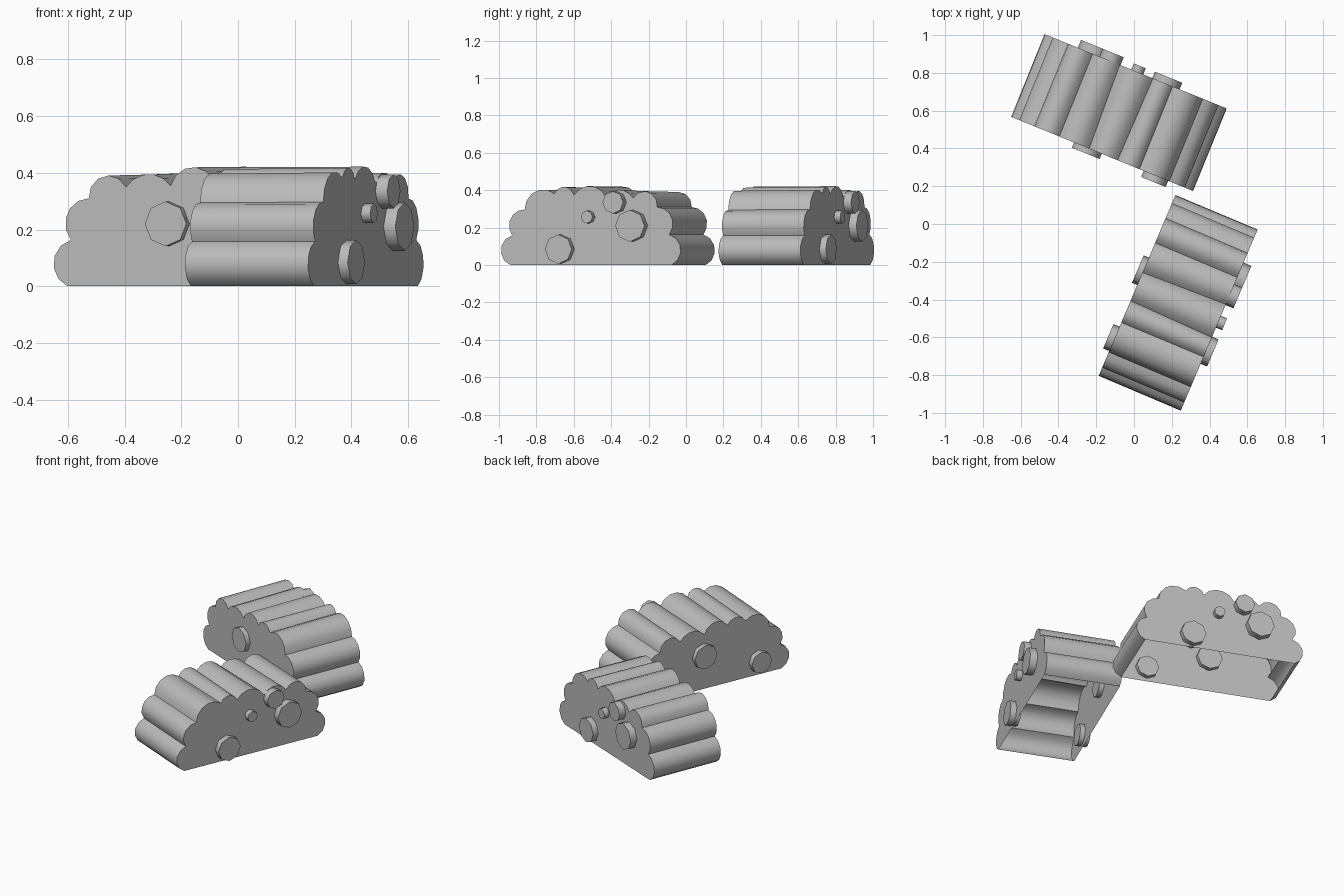
import bpy, bmesh
from math import radians, atan, sin, cos, pi
from mathutils import Vector, Matrix

if "Cube" in bpy.data.objects:
    bpy.data.objects.remove(bpy.data.objects["Cube"])

bark = bpy.data.materials.new("log_grey")
bark.diffuse_color = (0.5, 0.5, 0.5, 1)
bark.use_nodes = True
bark.node_tree.nodes["Principled BSDF"].inputs["Base Color"].default_value = bark.diffuse_color

HALF = 0.236   # half the log length
SEG = 5        # flat strips on each log

# Valleys between neighbouring logs (along the pile, height) on both ends
FRONT = [(-.466, 0), (-.453, .163), (-.385, .31), (-.243, .35), (-.073, .355),
         (.09, .375), (.215, .375), (.385, .295), (.458, .158), (.468, 0)]
BACK = [(-.468, 0), (-.455, .163), (-.385, .31), (-.245, .358), (-.09, .36),
        (.1, .375), (.212, .382), (.385, .297), (.458, .158), (.468, 0)]
BULGE = [.06, .052, .06, .043, .055, .04, .06, .05, .06]   # how far each log bulges

# Cut branch stubs: along, height, radius, side (+1 back, -1 front), reach
STUBS = [(-.08, .22, .079, -1, .03), (.309, .09, .07, -1, .035),
         (-.245, .21, .085, 1, .045), (-.146, .335, .06, 1, .045),
         (.01, .257, .034, 1, .035), (.174, .085, .078, 1, .037)]


def scalloped(valleys):
    """Outline made of one arc per log."""
    pts = [Vector(valleys[0])]
    for a, b, h in zip(valleys, valleys[1:], BULGE):
        a, b = Vector(a), Vector(b)
        c = (b - a).length
        half = 2 * atan(2 * h / c)
        r = c / (2 * sin(half))
        t = (b - a) / c
        n = Vector((-t.y, t.x))
        mid = (a + b) / 2 - n * r * cos(half)
        for i in range(1, SEG + 1):
            ang = -half + 2 * half * i / SEG
            p = mid + t * r * sin(ang) + n * r * cos(ang)
            pts.append(Vector((p.x, max(p.y, 0))))
    return pts


def make_object(name, bm, matrix):
    bmesh.ops.recalc_face_normals(bm, faces=bm.faces)
    me = bpy.data.meshes.new(name)
    bm.to_mesh(me)
    bm.free()
    me.materials.append(bark)
    ob = bpy.data.objects.new(name, me)
    ob.matrix_world = matrix
    bpy.context.collection.objects.link(ob)
    bpy.ops.object.select_all(action='DESELECT')
    ob.select_set(True)
    bpy.context.view_layer.objects.active = ob
    bpy.ops.object.shade_smooth_by_angle(angle=radians(48))


def log_pile(prefix, x, y, angle):
    place = Matrix.Translation((x, y, 0)) @ Matrix.Rotation(radians(angle), 4, 'Z')
    # Stacked logs: open-bottomed shell with flat ends
    bm = bmesh.new()
    f = [bm.verts.new((p.x, -HALF, p.y)) for p in scalloped(FRONT)]
    b = [bm.verts.new((p.x, HALF, p.y)) for p in scalloped(BACK)]
    for i in range(len(f) - 1):
        bm.faces.new((f[i], f[i + 1], b[i + 1], b[i]))
    bm.faces.new(f)
    bm.faces.new(b[::-1])
    make_object(prefix + "_logs", bm, place)
    # Stubs poking through the two ends
    bm = bmesh.new()
    for u, z, r, side, reach in STUBS:
        m = (Matrix.Translation((u, side * (HALF + reach / 2 - .015), z))
             @ Matrix.Rotation(pi / 2, 4, 'X'))
        bmesh.ops.create_cone(bm, cap_ends=True, segments=8, radius1=r, radius2=r,
                              depth=reach + .03, matrix=m)
    make_object(prefix + "_stubs", bm, place)


log_pile("rear_pile", -.081, .59, -22.2)
log_pile("front_pile", .234, -.416, -113)
